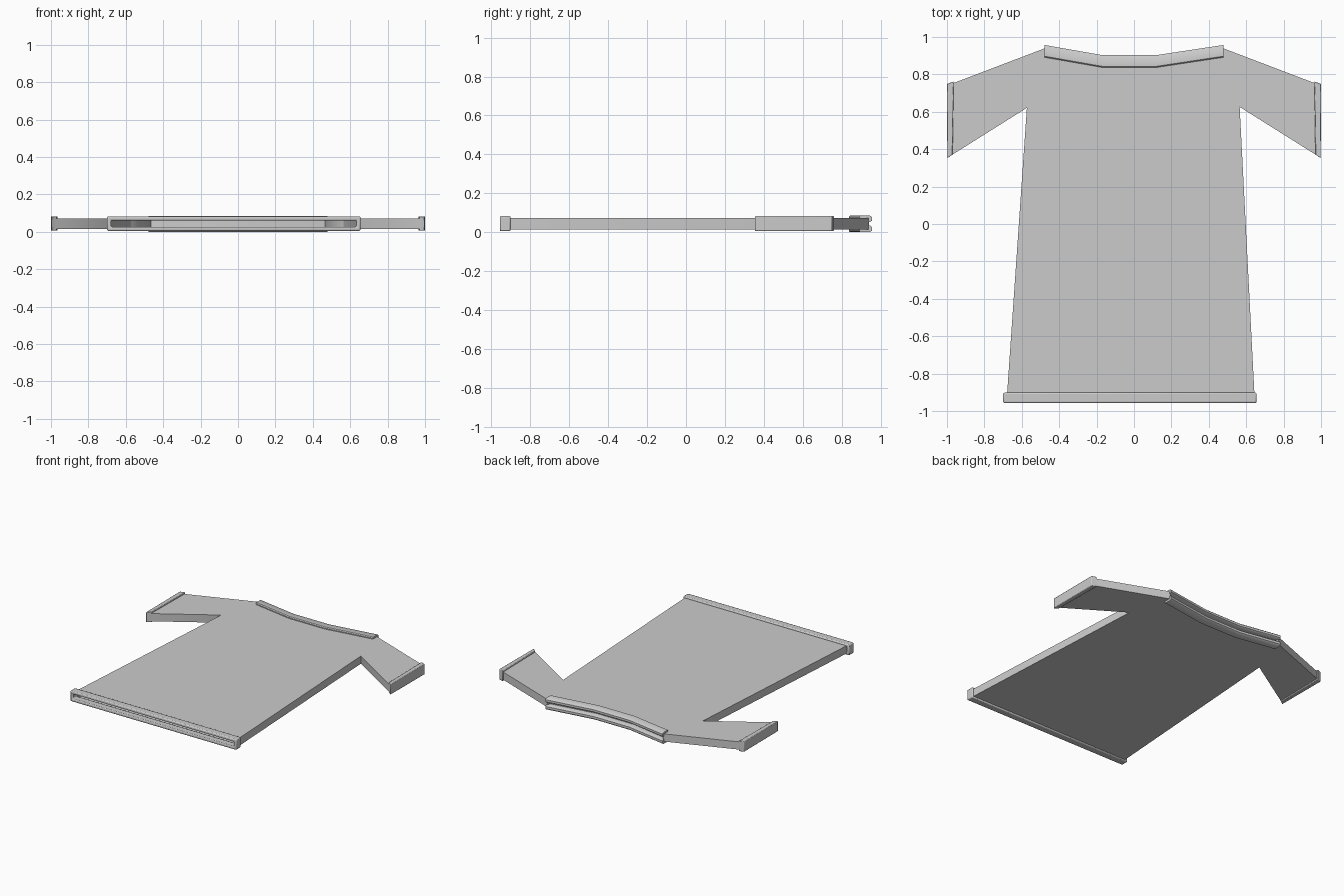
import bpy, bmesh, math

if "Cube" in bpy.data.objects:
    bpy.data.objects.remove(bpy.data.objects["Cube"])


def finish(name, bm, bevel=0.0):
    bmesh.ops.recalc_face_normals(bm, faces=bm.faces[:])
    me = bpy.data.meshes.new(name)
    bm.to_mesh(me)
    bm.free()
    ob = bpy.data.objects.new(name, me)
    bpy.context.collection.objects.link(ob)
    if bevel:
        mod = ob.modifiers.new("soft_edges", 'BEVEL')
        mod.width, mod.segments = bevel, 2
        mod.limit_method = 'ANGLE'
    bpy.ops.object.select_all(action='DESELECT')
    ob.select_set(True)
    bpy.context.view_layer.objects.active = ob
    bpy.ops.object.shade_smooth_by_angle(angle=math.radians(40))
    return ob


def bridge(bm, loops, closed=False):
    """Skin equal-length rings of vertices."""
    n = len(loops[0])
    pairs = list(zip(loops, loops[1:])) + ([(loops[-1], loops[0])] if closed else [])
    for a, b in pairs:
        for i in range(n):
            j = (i + 1) % n
            bm.faces.new((a[i], a[j], b[j], b[i]))


def ring(bm, pts):
    return [bm.verts.new(p) for p in pts]


def prism(name, outline, z0, z1, open_edge=None, bevel=0.0):
    """Flat outline given thickness; one side wall may be left open."""
    bm = bmesh.new()
    lo = ring(bm, [(x, y, z0) for x, y in outline])
    hi = ring(bm, [(x, y, z1) for x, y in outline])
    bm.faces.new(lo)
    bm.faces.new(hi)
    for i in range(len(lo)):
        j = (i + 1) % len(lo)
        if i != open_edge:
            bm.faces.new((lo[i], lo[j], hi[j], hi[i]))
    return finish(name, bm, bevel)


# Shirt body, open at the hem
prism("shirt_body", [(-0.68, -0.93), (0.645, -0.93), (0.565, 0.625),
                     (0.47, 0.92), (0.12, 0.865), (-0.17, 0.865),
                     (-0.47, 0.92), (-0.572, 0.632)], 0.015, 0.072, open_edge=0)

# Sleeves and cuffs
for s, side in ((-1, "left"), (1, "right")):
    prism(side + "_sleeve", [(s * 0.56, 0.629), (s * 0.98, 0.365), (s * 0.98, 0.748),
                             (s * 0.47, 0.942), (s * 0.46, 0.9)], 0.015, 0.072)
    prism(side + "_cuff", [(s * 0.97, 0.372), (s * 0.998, 0.352),
                           (s * 1.0, 0.75), (s * 0.964, 0.762)],
          0.006, 0.083, bevel=0.004)

# Hem band, a hollow frame around the open bottom
bm = bmesh.new()


def rect(y, d):
    x0, x1, z0, z1 = -0.70 + d, 0.655 - d, 0.005 + d, 0.083 - d
    return ring(bm, [(x0, y, z0), (x1, y, z0), (x1, y, z1), (x0, y, z1)])


bridge(bm, [rect(-0.957, 0), rect(-0.902, 0), rect(-0.902, 0.022), rect(-0.957, 0.022)],
       closed=True)
finish("hem_band", bm, 0.007)

# Collar, two rounded lips with a slit between, swept along the neckline
bm = bmesh.new()
profile = [(-0.033, 0.006), (-0.027, 0.0), (0.022, 0.0), (0.033, 0.009), (0.033, 0.026),
           (0.022, 0.034), (-0.01, 0.034), (-0.01, 0.052), (0.022, 0.052),
           (0.033, 0.06), (0.033, 0.076), (0.022, 0.085), (-0.027, 0.085), (-0.033, 0.079)]
path = [(-0.478, 0.924), (-0.17, 0.87), (0.12, 0.87), (0.478, 0.924)]
loops = [ring(bm, [(x, y + dy, z) for dy, z in profile]) for x, y in path]
bridge(bm, loops)
bm.faces.new(loops[0])
bm.faces.new(loops[-1])
finish("collar", bm)
